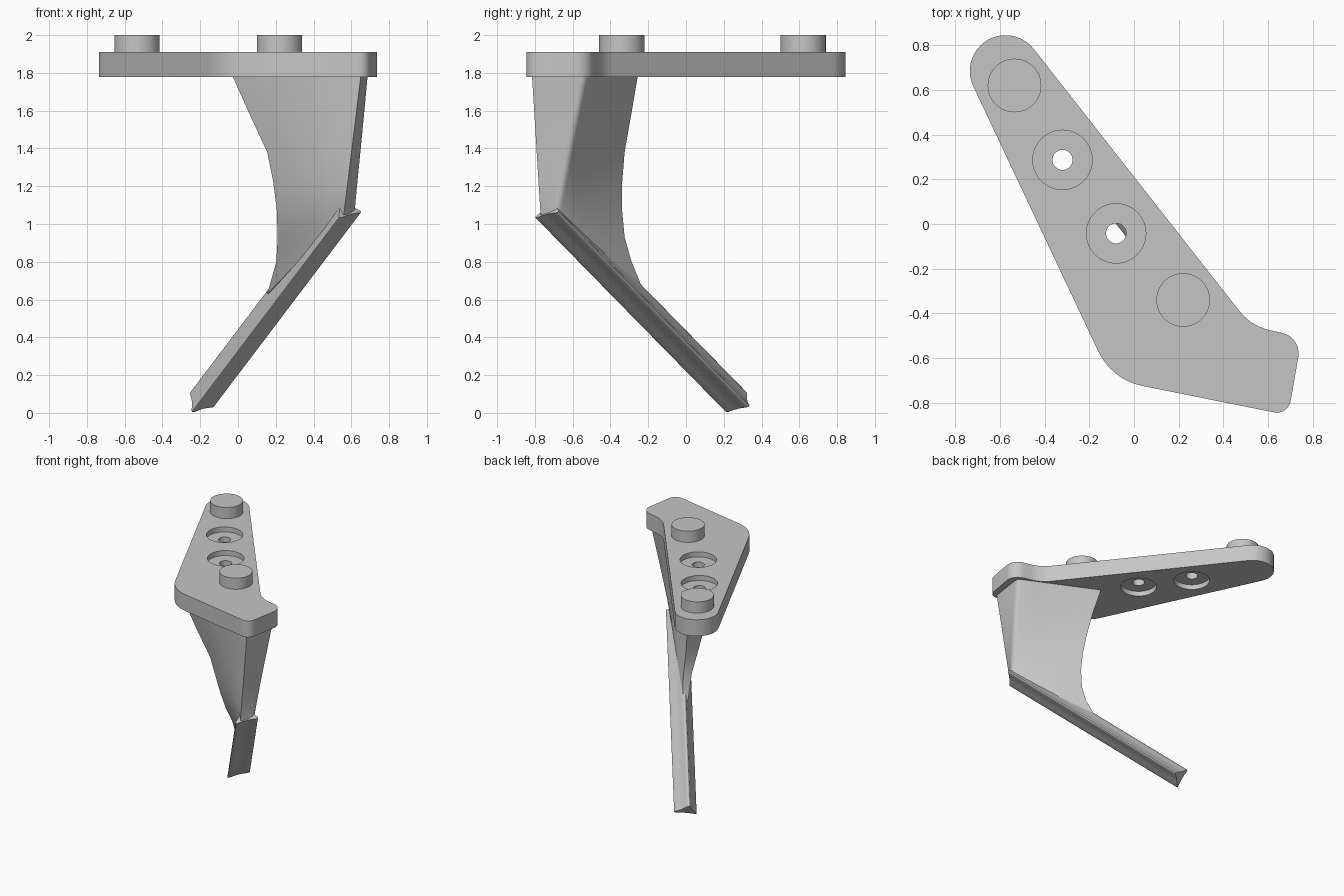
import bpy, bmesh, math
from mathutils import Vector

if "Cube" in bpy.data.objects:
    bpy.data.objects.remove(bpy.data.objects["Cube"])

grey = bpy.data.materials.new("plain grey")
grey.diffuse_color = (0.56, 0.56, 0.56, 1)
grey.use_nodes = True
grey.node_tree.nodes["Principled BSDF"].inputs["Base Color"].default_value = grey.diffuse_color


def make(name, bm, angle=30):
    bmesh.ops.recalc_face_normals(bm, faces=bm.faces)
    me = bpy.data.meshes.new(name)
    bm.to_mesh(me)
    bm.free()
    me.materials.append(grey)
    ob = bpy.data.objects.new(name, me)
    bpy.context.collection.objects.link(ob)
    smooth(ob, angle)
    return ob


def smooth(ob, angle=30):
    bpy.ops.object.select_all(action='DESELECT')
    ob.select_set(True)
    bpy.context.view_layer.objects.active = ob
    bpy.ops.object.shade_smooth_by_angle(angle=math.radians(angle))


def loft(name, rings, angle=30):
    """Skin a list of closed rings and cap both ends."""
    bm = bmesh.new()
    rows = [[bm.verts.new(p) for p in r] for r in rings]
    n = len(rows[0])
    for a, b in zip(rows, rows[1:]):
        for i in range(n):
            j = (i + 1) % n
            bm.faces.new((a[i], a[j], b[j], b[i]))
    bm.faces.new(rows[0])
    bm.faces.new(rows[-1])
    return make(name, bm, angle)


def cylinder(name, x, y, r, z0, z1, n=48):
    c = [(x + r * math.cos(2 * math.pi * i / n), y + r * math.sin(2 * math.pi * i / n)) for i in range(n)]
    return loft(name, [[(*p, z) for p in c] for z in (z0, z1)])


def fillet(prev, p, nxt, t, n=10):
    """True arc at corner p with tangent length t."""
    p = Vector(p)
    u, v = (Vector(prev) - p).normalized(), (Vector(nxt) - p).normalized()
    half = u.angle(v) / 2
    c = p + (u + v).normalized() * (t / math.cos(half))
    a, b = p + u * t - c, p + v * t - c
    tot = a.angle(b)
    return [c + (a * math.sin((1 - k / n) * tot) + b * math.sin(k / n * tot)) / math.sin(tot)
            for k in range(n + 1)]


# top plate outline: round end, then filleted corners
end = [Vector((-0.575 + 0.16 * math.cos(a), 0.685 + 0.16 * math.sin(a)))
       for a in [math.radians(37.7 + 167.5 * k / 28) for k in range(29)]]
corners = [(-0.10, -0.697), (0.690, -0.856), (0.751, -0.507), (0.525, -0.457)]
cuts = [0.14, 0.065, 0.09, 0.085]
chain = [end[-1]] + corners + [end[0]]
outline = list(end)
for i, t in enumerate(cuts):
    outline += fillet(chain[i], chain[i + 1], chain[i + 2], t)
plate = loft("mounting_plate", [[(p.x, p.y, z) for p in outline] for z in (1.778, 1.91)])

# screw holes, counterbored from both sides
for x, y in [(-0.32, 0.287), (-0.08, -0.042)]:
    for r, z0, z1 in [(0.133, 1.87, 2.0), (0.133, 1.7, 1.818), (0.045, 1.7, 2.0)]:
        cutter = cylinder("hole_cutter", x, y, r, z0, z1)
        cutter.hide_render = True
        mod = plate.modifiers.new("hole", 'BOOLEAN')
        mod.operation, mod.solver, mod.object = 'DIFFERENCE', 'EXACT', cutter
        smooth(plate)
        bpy.ops.object.modifier_apply(modifier=mod.name)
        bpy.data.objects.remove(cutter)
smooth(plate)

# locating pins
for i, (x, y) in enumerate([(-0.535, 0.62), (0.22, -0.34)]):
    cylinder("pin_%d" % (i + 1), x, y, 0.12, 1.90, 2.0)

# slanted rod: three-sided section with soft corners and slightly hollow sides
tri = [Vector(p) for p in [(-0.245, 0.205, 0.0), (-0.120, 0.337, 0.033), (-0.255, 0.322, 0.115)]]
mid = sum(tri, Vector()) / 3
section = []
for i in range(3):
    p, c, n = tri[i - 1], tri[i], tri[(i + 1) % 3]
    section += [c.lerp(p, 0.12), c.lerp(p, 0.04).lerp(mid, 0.04), c.lerp(n, 0.04).lerp(mid, 0.04), c.lerp(n, 0.12)]
    section += [c.lerp(n, f).lerp(mid, k) for f, k in ((0.3, 0.11), (0.5, 0.15), (0.7, 0.11))]
run = Vector((0.78, -1.01, 1.03))
loft("slanted_rod", [section, [p + run for p in section]], 50)

# vane: rows give front z, then left and right trailing points, then trailing z
rows = [(1.785, (-0.03, -0.63), (0.105, -0.255), 1.785),
        (1.58, (0.062, -0.605), (0.155, -0.290), 1.58),
        (1.38, (0.155, -0.575), (0.19, -0.325), 1.38),
        (1.28, (0.187, -0.55), (0.215, -0.338), 1.22),
        (1.20, (0.205, -0.515), (0.23, -0.339), 1.08),
        (1.13, (0.21, -0.45), (0.233, -0.325), 0.93),
        (1.09, (0.203, -0.365), (0.226, -0.288), 0.80),
        (1.05, (0.155, -0.245), (0.18, -0.218), 0.63)]
rings = []
for zf, tl, tr, zt in rows:
    k = (1.78 - zf) / 0.73
    fl = Vector((0.65, -0.815, zf)).lerp(Vector((0.56, -0.77, zf)), k)
    fr = Vector((0.69, -0.53, zf)).lerp(Vector((0.625, -0.685, zf)), k)
    tl, tr = Vector((*tl, zt)), Vector((*tr, zt))
    # rounded right front edge
    a = fr + (fl - fr).normalized() * 0.03
    b = fr + (tr - fr).normalized() * 0.03
    nose = [a.lerp(fr, t).lerp(fr.lerp(b, t), t) for t in (0, 0.25, 0.5, 0.75, 1)]
    rings.append([tl.lerp(fl, f / 5) for f in range(6)] + nose + [b.lerp(tr, f / 5) for f in range(1, 6)])
loft("support_vane", rings, 40)
